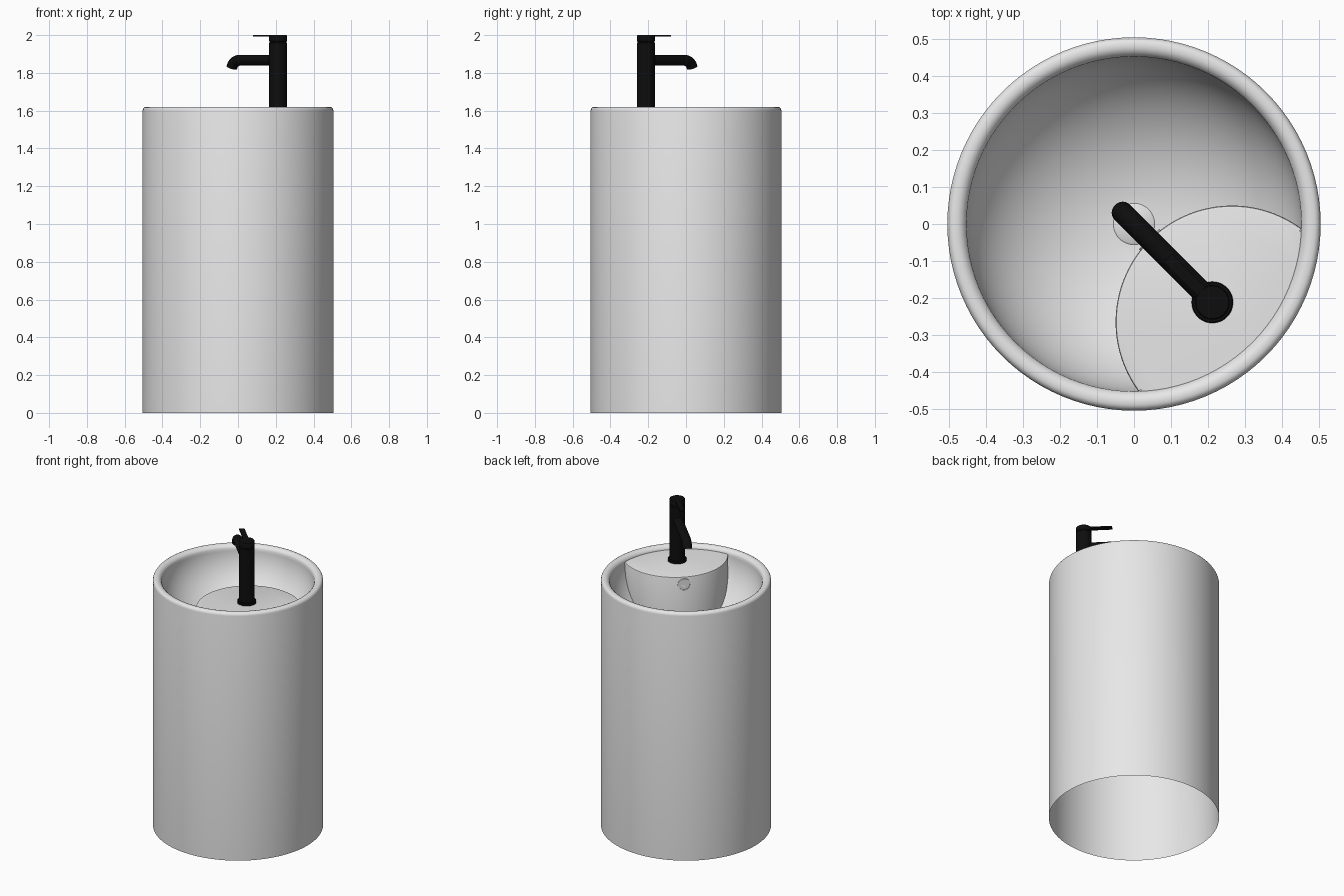
import bpy, bmesh, math
from mathutils import Vector, Matrix

if "Cube" in bpy.data.objects:
    bpy.data.objects.remove(bpy.data.objects["Cube"])

def material(name, c):
    m = bpy.data.materials.new(name)
    m.diffuse_color = (c, c, c, 1)
    m.use_nodes = True
    m.node_tree.nodes["Principled BSDF"].inputs["Base Color"].default_value = m.diffuse_color
    return m

WHITE = material("white_ceramic", 0.8)
BLACK = material("matte_black", 0.004)

def finish(name, bm, mat, angle=40, fix=True):
    if fix:
        bmesh.ops.recalc_face_normals(bm, faces=bm.faces)
    me = bpy.data.meshes.new(name)
    bm.to_mesh(me)
    bm.free()
    ob = bpy.data.objects.new(name, me)
    bpy.context.collection.objects.link(ob)
    me.materials.append(mat)
    bpy.ops.object.select_all(action='DESELECT')
    ob.select_set(True)
    bpy.context.view_layer.objects.active = ob
    bpy.ops.object.shade_smooth_by_angle(angle=math.radians(angle))
    return ob

def skin(bm, rings, closed=True):
    """Bridge consecutive rings of points with quads, return vertex rings."""
    vs = [[bm.verts.new(p) for p in r] for r in rings]
    n = len(vs[0])
    for a, b in zip(vs, vs[1:]):
        for i in range(n if closed else n - 1):
            j = (i + 1) % n
            bm.faces.new((a[i], a[j], b[j], b[i]))
    return vs

def lathe(name, prof, mat, centre=(0, 0), segs=96, cap0=False, cap1=False):
    bm = bmesh.new()
    rings = [[(centre[0] + r * math.cos(2 * math.pi * i / segs),
               centre[1] + r * math.sin(2 * math.pi * i / segs), z)
              for i in range(segs)] for r, z in prof]
    vs = skin(bm, rings)
    if cap0:
        bm.faces.new(vs[0][::-1])
    if cap1:
        bm.faces.new(vs[-1])
    return finish(name, bm, mat, fix=cap0)

# Bowl shape
RB, ZB, DEPTH = 0.453, 1.598, 0.36
def bowl_z(r):
    return ZB - DEPTH * math.sqrt(max(0, 1 - (r / RB) ** 2))

# Pedestal shell (open underneath), rounded rim and bowl in one profile
prof = [(0.505, 0), (0.505, 1.600), (0.503, 1.609), (0.498, 1.616), (0.490, 1.62),
        (0.476, 1.62), (0.466, 1.616), (0.457, 1.607)]
N = 36
for k in range(N):
    t = math.pi / 2 * k / N
    r = RB * math.cos(t)
    if r > 0.06:
        prof.append((r, bowl_z(r)))
prof.append((0.058, bowl_z(0.058)))
lathe("basin", prof, WHITE, cap1=True)

# Drain plug in the bowl
zd = bowl_z(0.058)
lathe("drain_plug", [(0.056, zd - 0.002), (0.056, zd + 0.003), (0.052, zd + 0.006)],
      WHITE, segs=48, cap0=True, cap1=True)

# Tap ledge: lens between a circle on the diagonal and the bowl wall
D, R, ZL = 0.375, 0.315, 1.595
DIAG = -math.pi / 4
C = Vector((math.cos(DIAG), math.sin(DIAG))) * D
half = math.acos((RB ** 2 - D ** 2 - R ** 2) / (2 * D * R))
M = 64
angs = [DIAG + half + (2 * math.pi - 2 * half) * i / M for i in range(M + 1)]
def arc(rad, drop):
    out = []
    for a in angs:
        x, y = C.x + rad * math.cos(a), C.y + rad * math.sin(a)
        z = ZL - drop if drop is not None else min(ZL - 0.009, bowl_z(math.hypot(x, y)) - 0.002)
        out.append((x, y, z))
    return out
bm = bmesh.new()
rows = skin(bm, [arc(R, None), arc(R, 0.008), arc(R - 0.002, 0.002), arc(R - 0.008, 0)], False)
end, start = rows[-1][-1].co, rows[-1][0].co
a0, a1 = math.atan2(end.y, end.x), math.atan2(start.y, start.x)
outer = [bm.verts.new((RB * math.cos(a0 + (a1 - a0) * i / 40),
                       RB * math.sin(a0 + (a1 - a0) * i / 40), ZL)) for i in range(41)]
bm.faces.new(rows[-1] + outer)
finish("tap_ledge", bm, WHITE)

# Overflow ring and cover on the ledge wall
IN = Vector((-math.sqrt(0.5), math.sqrt(0.5), 0))      # from the tap towards the bowl
SIDE = Vector((math.sqrt(0.5), math.sqrt(0.5), 0))
UP = Vector((0, 0, 1))
bm = bmesh.new()
def overflow(rad, out):
    pts = []
    for i in range(40):
        a = 2 * math.pi * i / 40
        s = rad * math.cos(a)
        d = math.sqrt(R * R - s * s) + out
        pts.append(C.to_3d() + IN * d + SIDE * s + UP * (1.545 + rad * math.sin(a)))
    return pts
vs = skin(bm, [overflow(0.039, -0.003), overflow(0.039, 0.004), overflow(0.033, 0.004),
               overflow(0.033, 0.001)])
bm.faces.new(vs[-1])
finish("overflow_ring", bm, WHITE)

# Tap column with base flange and turning cap
T = (0.212, -0.212)
lathe("tap_column", [(0.056, ZL), (0.056, 1.608), (0.053, 1.611), (0.047, 1.611),
                     (0.047, 1.958), (0.044, 1.961), (0.044, 1.965), (0.047, 1.968),
                     (0.047, 1.996), (0.044, 2.0)], BLACK, T, 48, True, True)

# Spout: tube along the diagonal, bent down at the end
path = [(0, 1.867), (0.29, 1.867), (0.305, 1.865), (0.319, 1.860), (0.331, 1.852),
        (0.340, 1.842), (0.346, 1.829)]
rings = []
for i, (d, z) in enumerate(path):
    p, q = path[max(i - 1, 0)], path[min(i + 1, len(path) - 1)]
    t = (IN * (q[0] - p[0]) + UP * (q[1] - p[1])).normalized()
    nrm = SIDE.cross(t)
    o = Vector((T[0], T[1], z)) + IN * d
    rings.append([o + 0.029 * (SIDE * math.cos(a) + nrm * math.sin(a))
                  for a in (2 * math.pi * k / 32 for k in range(32))])
bm = bmesh.new()
vs = skin(bm, rings)
bm.faces.new(vs[0])
bm.faces.new(vs[-1])
finish("spout", bm, BLACK)

# Thin flat lever on the cap
bm = bmesh.new()
bmesh.ops.create_cube(bm, size=1, matrix=Matrix.Translation((T[0], T[1], 1.9955))
                      @ Matrix.Rotation(math.radians(135), 4, 'Z')
                      @ Matrix.Translation((0.085, 0, 0))
                      @ Matrix.Diagonal((0.17, 0.032, 0.008, 1)))
finish("lever", bm, BLACK)
